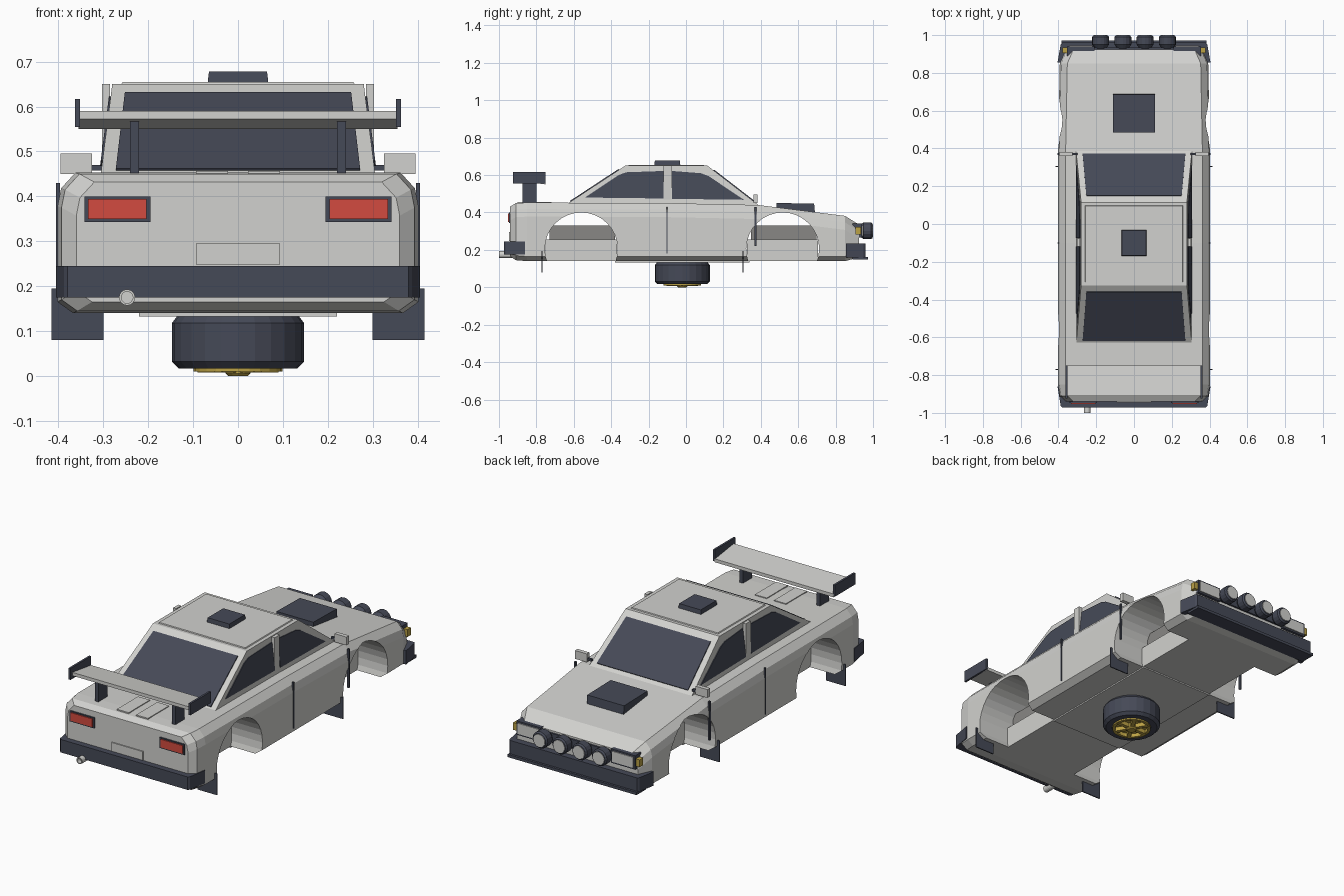
import bpy, bmesh, math
from mathutils import Vector

if "Cube" in bpy.data.objects:
    bpy.data.objects.remove(bpy.data.objects["Cube"])


def material(name, rgb):
    m = bpy.data.materials.new(name)
    m.use_nodes = True
    m.diffuse_color = (*rgb, 1)
    m.node_tree.nodes["Principled BSDF"].inputs["Base Color"].default_value = (*rgb, 1)
    return m


WHITE = material("off_white_paint", (0.64, 0.64, 0.62))
DARK = material("dark_slate", (0.06, 0.067, 0.095))
RED = material("tail_red", (0.65, 0.07, 0.05))
GOLD = material("gold", (0.5, 0.36, 0.06))
GREY = material("inner_grey", (0.25, 0.245, 0.235))


def finish(name, bm, mat):
    bmesh.ops.recalc_face_normals(bm, faces=bm.faces[:])
    me = bpy.data.meshes.new(name)
    bm.to_mesh(me)
    bm.free()
    me.materials.append(mat)
    ob = bpy.data.objects.new(name, me)
    bpy.context.collection.objects.link(ob)
    return ob


def loft(name, rings, mat):
    bm = bmesh.new()
    rows = [[bm.verts.new(p) for p in r] for r in rings]
    n = len(rows[0])
    for a, b in zip(rows, rows[1:]):
        for i in range(n):
            j = (i + 1) % n
            bm.faces.new((a[i], a[j], b[j], b[i]))
    bm.faces.new(rows[0])
    bm.faces.new(rows[-1])
    return finish(name, bm, mat)


def plate(name, pts, offset, mat):
    return loft(name, [pts, [Vector(p) + Vector(offset) for p in pts]], mat)


def box(name, x, y, z, mat, top=1.0):
    """Box from ranges; top below one tapers the upper face."""
    cx, cy = sum(x) / 2, sum(y) / 2
    low = [(x[0], y[0]), (x[1], y[0]), (x[1], y[1]), (x[0], y[1])]
    high = [(cx + (a - cx) * top, cy + (b - cy) * top) for a, b in low]
    return loft(name, [[(*p, z[0]) for p in low], [(*p, z[1]) for p in high]], mat)


def pair(name, x, y, z, mat):
    box("left_" + name, x, y, z, mat)
    box("right_" + name, (-x[1], -x[0]), y, z, mat)


def turned(name, centre, axis, profile, mat, sides=24):
    """Closed disc stack from (radius, position) steps along an axis."""
    def ring(r, h):
        out = []
        for i in range(sides):
            t = math.tau * i / sides
            a, b = r * math.cos(t), r * math.sin(t)
            p = {"x": (h, a, b), "y": (a, h, b), "z": (a, b, h)}[axis]
            out.append(Vector(centre) + Vector(p))
        return out
    return loft(name, [ring(r, h) for r, h in profile], mat)


# Body shell: cross-sections along its length
def section(y, w, top, bottom):
    half = [(w - 0.035, bottom), (w, bottom + 0.025), (w, top - 0.075),
            (w - 0.008, top - 0.035), (w - 0.04, top)]
    return [(x, y, z) for x, z in half] + [(-x, y, z) for x, z in reversed(half)]


body = loft("body_shell", [section(*s) for s in (
    (-0.94, 0.36, 0.432, 0.165), (-0.91, 0.393, 0.45, 0.145), (-0.85, 0.402, 0.453, 0.14),
    (-0.1, 0.402, 0.45, 0.14), (0.385, 0.402, 0.44, 0.14), (0.85, 0.393, 0.382, 0.14),
    (0.925, 0.36, 0.335, 0.16))], WHITE)

# Wheel openings cut right through, with the inner wells left between
for name, cy in (("rear", -0.56), ("front", 0.517)):
    cutter = turned(name + "_arch_cutter", (0, cy, 0.205), "x",
                    [(0.195, -0.6), (0.195, 0.6)], WHITE, 32)
    cutter.hide_render = True
    mod = body.modifiers.new("arch", "BOOLEAN")
    mod.operation = "DIFFERENCE"
    mod.solver = "EXACT"
    mod.object = cutter
    bpy.context.view_layer.objects.active = body
    bpy.ops.object.modifier_apply(modifier="arch")
    bpy.data.objects.remove(cutter)
    box(name + "_well_wall", (-0.22, 0.22), (cy - 0.19, cy + 0.19), (0.14, 0.255), WHITE)
    box(name + "_well_core", (-0.2, 0.2), (cy - 0.17, cy + 0.18), (0.25, 0.33), GREY)
box("floor_plate", (-0.22, 0.22), (-0.38, 0.34), (0.133, 0.15), WHITE)

# Cabin
BASE, ROOF = 0.43, 0.65


def mix(a, b, z):
    return a + (b - a) * (z - BASE) / (ROOF - BASE)


def side_x(z):
    return mix(0.308, 0.28, z)


def rear_y(z):
    return mix(-0.66, -0.325, z)


def front_y(z):
    return mix(0.4, 0.115, z)


loft("cabin", [[(-side_x(z), rear_y(z), z), (side_x(z), rear_y(z), z),
                (side_x(z), front_y(z), z), (-side_x(z), front_y(z), z)]
               for z in (BASE, ROOF)], WHITE)
box("roof_panel", (-0.262, 0.262), (-0.31, 0.1), (0.645, 0.655), WHITE, 0.98)

# Glass plates
for name, fy, low, high, off in (("rear_window", rear_y, 0.458, 0.628, (0, -0.003, 0.004)),
                                 ("windscreen", front_y, 0.453, 0.625, (0, 0.003, 0.004))):
    plate(name, [(-0.272, fy(low), low), (0.272, fy(low), low),
                 (0.252, fy(high), high), (-0.252, fy(high), high)], off, DARK)
for s, side in ((1, "left"), (-1, "right")):
    for name, outline in (
            ("rear_side_glass", [(-0.54, 0.48), (-0.36, 0.6), (-0.32, 0.615), (-0.12, 0.622), (-0.12, 0.475)]),
            ("front_side_glass", [(-0.075, 0.622), (0.08, 0.61), (0.12, 0.595), (0.31, 0.468), (-0.075, 0.473)])):
        plate(f"{side}_{name}", [(s * side_x(z), y, z) for y, z in outline],
              (s * 0.004, 0, 0), DARK)
pair("door_pillar", (0.285, 0.303), (-0.12, -0.077), (0.45, 0.65), WHITE)

# Door seams, mirrors and mud flaps
pair("door_seam", (0.396, 0.405), (-0.104, -0.098), (0.18, 0.43), DARK)
pair("fender_strip", (0.396, 0.405), (0.366, 0.376), (0.22, 0.43), DARK)
pair("mirror", (0.325, 0.395), (0.36, 0.382), (0.45, 0.495), WHITE)
pair("mirror_mount", (0.3, 0.328), (0.365, 0.377), (0.458, 0.47), DARK)
pair("rear_mud_flap", (0.3, 0.415), (-0.773, -0.767), (0.08, 0.195), DARK)
pair("front_mud_flap", (0.3, 0.415), (0.302, 0.308), (0.08, 0.195), DARK)

# Roof vent, bonnet scoop and lid panels
box("roof_vent", (-0.068, 0.068), (-0.17, -0.03), (0.65, 0.678), DARK, 0.95)
plate("bonnet_scoop", [(-0.11, 0.485, 0.41), (-0.11, 0.485, 0.451),
                       (-0.11, 0.685, 0.447), (-0.11, 0.69, 0.395)], (0.22, 0, 0), DARK)
pair("boot_lid_panel", (0.022, 0.093), (-0.9, -0.72), (0.445, 0.457), WHITE)

# Rear wing
plate("wing_blade", [(-0.355, -0.91, 0.572), (-0.355, -0.91, 0.59),
                     (-0.355, -0.75, 0.568), (-0.355, -0.75, 0.55)], (0.71, 0, 0), WHITE)
pair("wing_end_plate", (0.352, 0.363), (-0.925, -0.75), (0.555, 0.617), DARK)
pair("wing_support", (0.22, 0.24), (-0.875, -0.8), (0.44, 0.57), DARK)

# Bumpers with chamfered corners
for name, s, inner, outer, z in (("rear_bumper", -1, 0.86, 0.972, (0.175, 0.245)),
                                 ("front_bumper", 1, 0.855, 0.96, (0.16, 0.235))):
    plan = [(-0.405, inner), (-0.388, outer - 0.01), (-0.38, outer),
            (0.38, outer), (0.388, outer - 0.01), (0.405, inner)]
    loft(name, [[(x, s * y, h) for x, y in plan] for h in z], DARK)
box("front_lip", (-0.385, 0.385), (0.89, 0.972), (0.148, 0.163), DARK)

# Tail
pair("tail_lamp_frame", (0.195, 0.342), (-0.947, -0.92), (0.343, 0.4), DARK)
pair("tail_lamp", (0.204, 0.334), (-0.952, -0.94), (0.35, 0.394), RED)
box("number_panel", (-0.093, 0.093), (-0.946, -0.93), (0.248, 0.295), WHITE)
turned("exhaust_pipe", (-0.247, 0, 0.175), "y",
       [(0.018, -0.9), (0.018, -1.0), (0.013, -1.0), (0.013, -0.975)], WHITE, 16)

# Nose
box("grille_bar", (-0.23, 0.23), (0.9, 0.935), (0.275, 0.325), DARK)
pair("headlamp_frame", (0.21, 0.355), (0.89, 0.94), (0.265, 0.34), DARK)
pair("headlamp", (0.22, 0.345), (0.93, 0.945), (0.274, 0.331), WHITE)
pair("indicator", (0.355, 0.378), (0.905, 0.935), (0.283, 0.322), GOLD)
for i in range(4):
    x = -0.177 + 0.118 * i
    turned(f"spot_lamp_{i + 1}", (x, 0, 0.302), "y",
           [(0.03, 0.93), (0.045, 0.95), (0.045, 0.99), (0.038, 0.998)], DARK, 16)
    turned(f"spot_lens_{i + 1}", (x, 0, 0.302), "y", [(0.036, 0.99), (0.034, 1.0)], WHITE, 16)

# Spare wheel lying flat under the floor
hub = (0, -0.02, 0)
turned("spare_tyre", hub, "z", [(0.098, 0.035), (0.1, 0.017), (0.132, 0.017), (0.147, 0.032),
                                (0.147, 0.118), (0.135, 0.134), (0.098, 0.134)], DARK)
turned("wheel_rim", hub, "z", [(0.084, 0.03), (0.084, 0.01), (0.099, 0.01), (0.099, 0.03)], GOLD)
turned("wheel_hub", hub, "z", [(0.022, 0.0), (0.028, 0.006), (0.028, 0.03)], GOLD, 12)
for i in range(6):
    spoke = box(f"wheel_spoke_{i + 1}", (0.015, 0.09), (-0.01, 0.01), (0.008, 0.03), GOLD)
    spoke.location = hub
    spoke.rotation_euler.z = math.tau * i / 6
